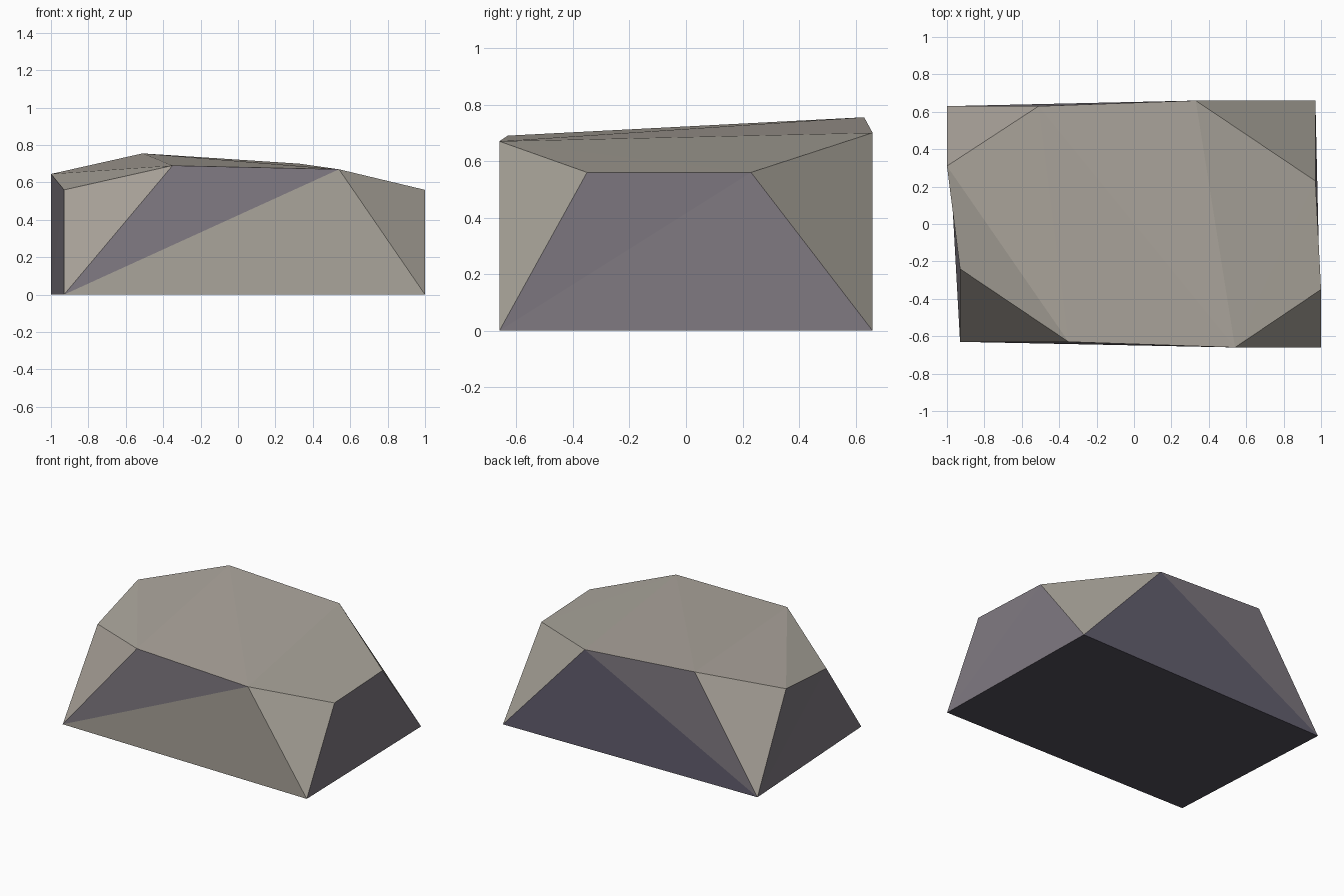
import bpy
import bmesh

cube = bpy.data.objects.get("Cube")
if cube:
    bpy.data.objects.remove(cube, do_unlink=True)


def make_material(name, rgb):
    """Flat material from 0-255 display values, converted to linear."""
    linear = [((c / 255 + 0.055) / 1.055) ** 2.4 for c in rgb] + [1.0]
    mat = bpy.data.materials.new(name)
    mat.use_nodes = True
    mat.diffuse_color = linear
    shader = next(n for n in mat.node_tree.nodes if n.type == 'BSDF_PRINCIPLED')
    shader.inputs["Base Color"].default_value = linear
    shader.inputs["Roughness"].default_value = 0.9
    return mat


# Ground corners a-d, then the ring of chipped top corners, anticlockwise
points = {
    "a": (-0.93, -0.63, 0), "b": (1.0, -0.66, 0),
    "c": (0.97, 0.66, 0), "d": (-1.0, 0.63, 0),
    "P": (-0.35, -0.63, 0.69), "Q": (0.54, -0.66, 0.67),
    "R": (1.0, -0.35, 0.56), "S": (0.97, 0.23, 0.56),
    "F": (0.33, 0.66, 0.70), "E": (-0.51, 0.63, 0.755),
    "G": (-1.0, 0.31, 0.645), "H": (-0.93, -0.24, 0.56),
}

# Facets of the stone grouped by colour, each spelled by its corners
facets = {
    "warm_tan": ((173, 166, 157), "aPH dEG GPE EPQ EQF"),
    "olive_tan": ((170, 165, 155), "abQ bRQ cFS HPG FQS QRS"),
    "purple_grey": ((127, 121, 129), "aQP bcS bSR dFE daH dHG"),
    "slate": ((100, 96, 112), "cdF"),
    "dark_slate": ((82, 79, 90), "adcb"),
}

mesh = bpy.data.meshes.new("rock")
bm = bmesh.new()
corners = {key: bm.verts.new(co) for key, co in points.items()}
for index, (name, (rgb, spelling)) in enumerate(facets.items()):
    mesh.materials.append(make_material(name, rgb))
    for word in spelling.split():
        face = bm.faces.new([corners[key] for key in word])
        face.material_index = index
        face.smooth = False
bmesh.ops.recalc_face_normals(bm, faces=bm.faces[:])
bm.to_mesh(mesh)
bm.free()

rock = bpy.data.objects.new("rock", mesh)
bpy.context.scene.collection.objects.link(rock)
